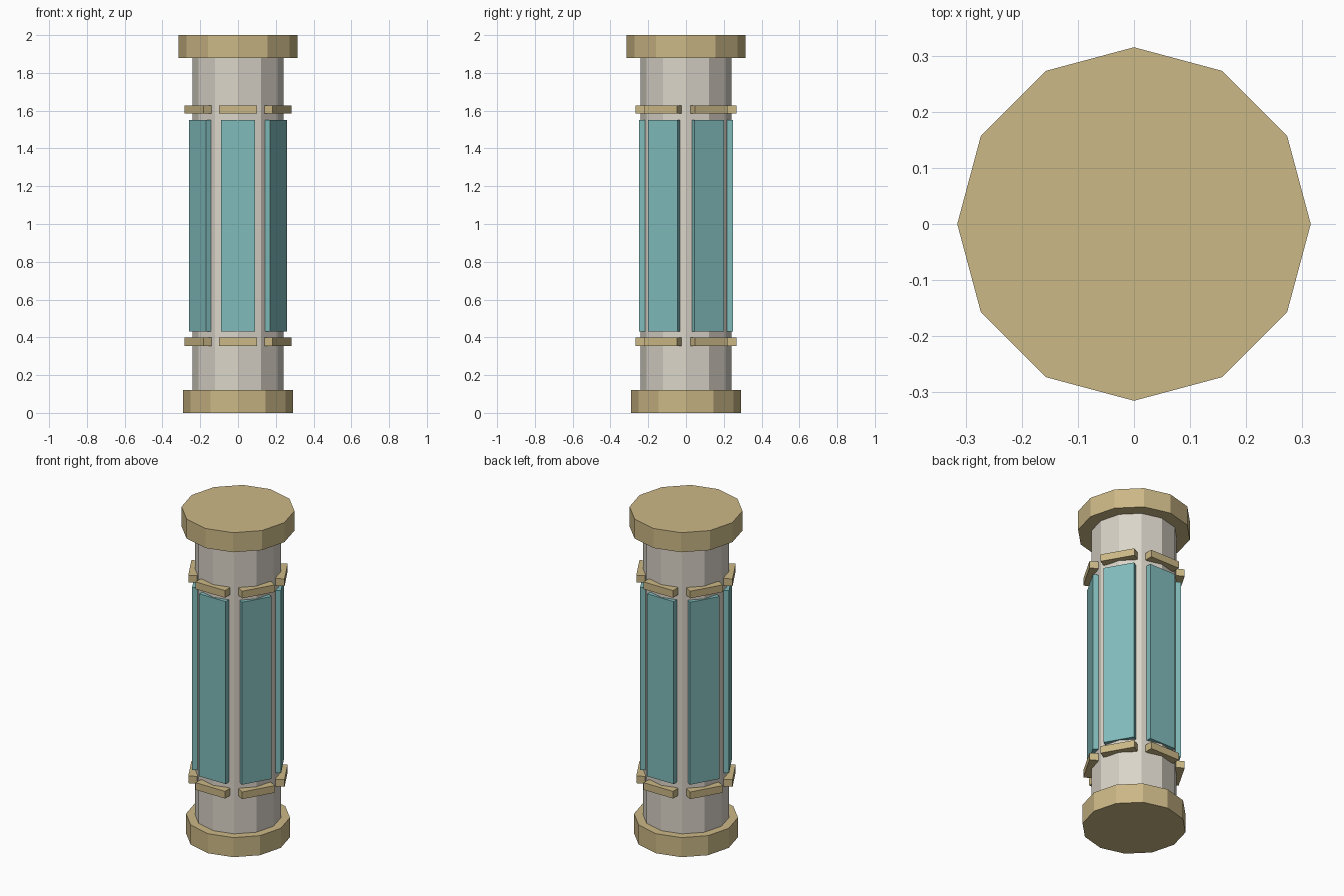
import bpy
from math import radians, cos, sin

if "Cube" in bpy.data.objects:
    bpy.data.objects.remove(bpy.data.objects["Cube"])


def material(name, rgb):
    m = bpy.data.materials.new(name)
    m.diffuse_color = (*rgb, 1)
    m.use_nodes = True
    m.node_tree.nodes["Principled BSDF"].inputs["Base Color"].default_value = m.diffuse_color
    return m


STONE = material("pale_stone", (0.70, 0.66, 0.58))
BRASS = material("brass", (0.60, 0.48, 0.24))
GLASS = material("teal_glass", (0.22, 0.50, 0.50))


def drum(name, radius, z0, z1, mat):
    """Twelve-sided drum with a corner on the x axis."""
    bpy.ops.mesh.primitive_cylinder_add(vertices=12, radius=radius, depth=z1 - z0,
                                        location=(0, 0, (z0 + z1) / 2))
    ob = bpy.context.object
    ob.name = name
    ob.data.materials.append(mat)


def plate(name, angle, r0, r1, width, z0, z1, mat):
    """Flat box set tangent to the column, from radius r0 to r1."""
    a, r = radians(angle), (r0 + r1) / 2
    bpy.ops.mesh.primitive_cube_add(size=1, rotation=(0, 0, a),
                                    location=(r * cos(a), r * sin(a), (z0 + z1) / 2))
    ob = bpy.context.object
    ob.name = name
    ob.scale = (r1 - r0, width, z1 - z0)
    ob.data.materials.append(mat)


# Column body with base and top cap
drum("base", 0.29, 0, 0.12, BRASS)
drum("shaft", 0.241, 0.12, 1.88, STONE)
drum("top_cap", 0.315, 1.88, 2.0, BRASS)

# Six panels, each with a bar above and below
for i in range(6):
    ang = 30 + 60 * i
    plate(f"panel_{i + 1}", ang, 0.212, 0.248, 0.18, 0.432, 1.55, GLASS)
    plate(f"lower_bar_{i + 1}", ang, 0.2185, 0.2685, 0.20, 0.354, 0.398, BRASS)
    plate(f"upper_bar_{i + 1}", ang, 0.2185, 0.2685, 0.20, 1.584, 1.628, BRASS)
